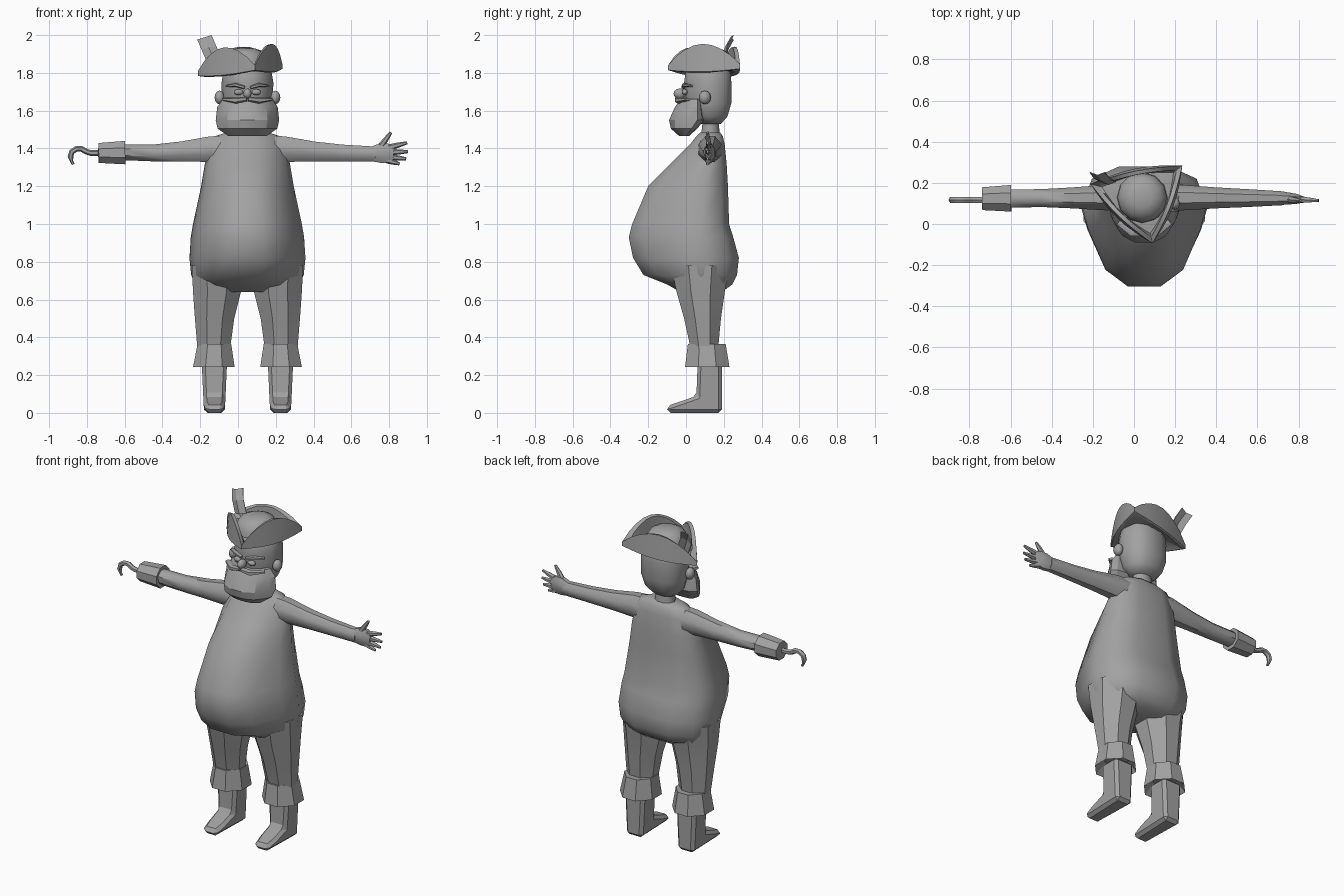
import bpy, bmesh, math
from mathutils import Vector

if "Cube" in bpy.data.objects:
    bpy.data.objects.remove(bpy.data.objects["Cube"])

CX = 0.05  # symmetry plane of the figure
mat = bpy.data.materials.new("plain_grey")
mat.diffuse_color = (0.36, 0.36, 0.36, 1)
mat.use_nodes = True
mat.node_tree.nodes["Principled BSDF"].inputs["Base Color"].default_value = mat.diffuse_color


def finish(name, bm, smooth=None):
    bmesh.ops.recalc_face_normals(bm, faces=bm.faces)
    me = bpy.data.meshes.new(name)
    bm.to_mesh(me)
    bm.free()
    me.materials.append(mat)
    ob = bpy.data.objects.new(name, me)
    bpy.context.collection.objects.link(ob)
    if smooth:
        bpy.ops.object.select_all(action='DESELECT')
        ob.select_set(True)
        bpy.context.view_layer.objects.active = ob
        bpy.ops.object.shade_smooth_by_angle(angle=math.radians(smooth))
    return ob


def loft(name, rings, smooth=None):
    bm = bmesh.new()
    vs = [[bm.verts.new(p) for p in r] for r in rings]
    n = len(vs[0])
    for a, b in zip(vs, vs[1:]):
        for i in range(n):
            j = (i + 1) % n
            bm.faces.new((a[i], a[j], b[j], b[i]))
    bm.faces.new(vs[0][::-1])
    bm.faces.new(vs[-1])
    return finish(name, bm, smooth)


def section(z, w, yf, ym, yb, cx=CX):
    """Twelve-sided body cross-section, flat at front and back."""
    half = [(.27, 1), (.63, .79), (.9, .3), (1, 0), (.83, -.7), (.4, -1)]
    right = [(w * a, ym + ((yf - ym) * b if b > 0 else (ym - yb) * b)) for a, b in half]
    pts = right + [(-x, y) for x, y in right[::-1]]
    return [(cx + x, y, z) for x, y in pts]


def octagon(z, x0, x1, y0, y1, side, c=.3):
    """Box outline with cut corners; x measured from the symmetry plane."""
    w, d = (x1 - x0) / 2, (y1 - y0) / 2
    mx, my = (x0 + x1) / 2, (y0 + y1) / 2
    k = 1 - 2 * c
    pts = [(1, k), (k, 1), (-k, 1), (-1, k), (-1, -k), (-k, -1), (k, -1), (1, -k)]
    return [(CX + side * (mx + w * a), my + d * b, z) for a, b in pts]


def tube(name, path, n=8, smooth=45):
    """Path entries: x, y, z, radius in y, radius across."""
    P = [Vector(p[:3]) for p in path]
    rings = []
    for i, p in enumerate(P):
        d = (P[min(i + 1, len(P) - 1)] - P[max(i - 1, 0)]).normalized()
        v = d.cross(Vector((0, 1, 0))).normalized()
        u = v.cross(d)
        ry, rv = path[i][3:]
        rings.append([p + u * ry * math.cos(t) + v * rv * math.sin(t)
                      for t in [2 * math.pi * (k + .5) / n for k in range(n)]])
    return loft(name, rings, smooth)


def ball(name, c, r, seg=10):
    bm = bmesh.new()
    bmesh.ops.create_uvsphere(bm, u_segments=seg, v_segments=6, radius=1)
    for v in bm.verts:
        v.co = Vector(c) + Vector(a * b for a, b in zip(v.co, r))
    return finish(name, bm, 60)


# Torso with large belly
loft("torso", [section(*r) for r in [
    (.64, .21, -.03, .08, .19), (.68, .275, -.10, .08, .245), (.73, .298, -.225, .08, .27),
    (.82, .307, -.28, .08, .28), (.93, .30, -.303, .08, .25), (1.0, .288, -.285, .08, .228),
    (1.2, .245, -.20, .10, .222), (1.32, .225, -.08, .12, .215), (1.42, .20, .02, .13, .205),
    (1.465, .17, .055, .13, .195), (1.485, .11, .075, .13, .18)]], 50)

# Legs, cuffs and boots
for side, tag in ((-1, "right"), (1, "left")):
    loft(tag + "_leg", [octagon(*r, side) for r in [
        (.34, .092, .265, .025, .17), (.5, .07, .278, -.01, .185),
        (.64, .035, .288, -.05, .205), (.78, .03, .295, -.08, .23)]], 35)
    loft(tag + "_trouser_cuff", [octagon(*r, side) for r in [
        (.30, .11, .24, .05, .18), (.243, .068, .288, -.005, .23),
        (.365, .086, .264, .01, .21), (.363, .11, .24, .04, .17)]])
    bm = bmesh.new()
    prof = [(.19, 0), (-.1, 0), (-.1, .037), (-.03, .06), (.055, .09), (.062, .27), (.19, .27)]
    loops = []
    for s in (-1, 1):
        loops.append([bm.verts.new((CX + side * .175 + s * (.046 if y < -.05 else .055 + .045 * z), y, z))
                      for y, z in prof])
    bm.faces.new(loops[0])
    bm.faces.new(loops[1][::-1])
    for i in range(len(prof)):
        j = (i + 1) % len(prof)
        bm.faces.new((loops[0][i], loops[0][j], loops[1][j], loops[1][i]))
    boot = finish(tag + "_boot", bm)
    bev = boot.modifiers.new("bevel", 'BEVEL')
    bev.width = .018
    bev.segments = 1
    bev.limit_method = 'ANGLE'
    bev.angle_limit = math.radians(60)

# Arms
arm = [(.10, .128, 1.39, .07, .088), (.25, .128, 1.396, .066, .073), (.4, .127, 1.384, .055, .057),
       (.55, .126, 1.376, .047, .048), (.73, .125, 1.37, .036, .043)]
tube("left_arm", arm)
tube("right_arm", [(2 * CX - x, *r) for x, *r in arm[:-1]] + [(-.62, .123, 1.38, .048, .045)])

# Open hand
tube("palm", [(.70, .125, 1.37, .035, .04), (.75, .124, 1.375, .032, .055),
              (.79, .122, 1.375, .026, .055), (.825, .118, 1.372, .016, .048)])
for name, a, b in [("thumb", (.755, 1.41), (.81, 1.485)), ("index_finger", (.80, 1.405), (.895, 1.43)),
                   ("middle_finger", (.80, 1.38), (.90, 1.383)), ("ring_finger", (.80, 1.355), (.89, 1.345)),
                   ("little_finger", (.79, 1.337), (.855, 1.318))]:
    m = ((a[0] + b[0]) / 2, (a[1] + b[1]) / 2)
    tube(name, [(a[0], .12, a[1], .017, .017), (m[0], .117, m[1], .014, .014),
                (b[0], .114, b[1], .007, .008)], 6)

# Sleeve cuff and hook
tube("hook_cuff", [(-.60, .125, 1.378, .05, .05), (-.598, .125, 1.378, .07, .067),
                   (-.738, .123, 1.376, .06, .057), (-.74, .123, 1.376, .02, .02)], 8, 30)
hook = [(-.73, 1.376), (-.78, 1.376), (-.805, 1.384), (-.828, 1.398), (-.855, 1.398),
        (-.88, 1.382), (-.887, 1.355), (-.88, 1.33), (-.872, 1.316)]
tube("hook", [(x, .117, z, .016 if i < 7 else .008, .015 if i < 7 else .008)
              for i, (x, z) in enumerate(hook)], 6)

# Neck and head
tube("neck", [(CX, .13, 1.45, .055, .065), (CX, .13, 1.56, .042, .055)], 10)
loft("head", [section(*r) for r in [
    (1.53, .075, .07, .13, .185), (1.57, .115, .02, .12, .22), (1.64, .135, .0, .12, .24),
    (1.75, .137, -.01, .12, .24), (1.82, .125, .0, .12, .235), (1.88, .08, .05, .12, .19)]], 50)
loft("beard", [section(*r) for r in [
    (1.465, .10, -.035, .0, .015), (1.505, .158, -.08, .03, .06), (1.55, .168, -.09, .06, .095),
    (1.62, .16, -.058, .06, .085), (1.662, .13, -.03, .06, .08)]], 25)

# Face
ball("nose", (CX, -.032, 1.69), (.023, .034, .028))
for s, tag in ((-1, "right"), (1, "left")):
    ball(tag + "_eye", (CX + s * .047, -.006, 1.698), (.026, .016, .016))
    ball(tag + "_ear", (CX + s * .148, .10, 1.67), (.026, .032, .036), 8)
    tube(tag + "_brow", [(CX + s * .015, -.012, 1.722, .014, .009),
                         (CX + s * .06, -.008, 1.736, .016, .011),
                         (CX + s * .11, .03, 1.73, .012, .006)], 6)
    tube(tag + "_moustache", [(CX + s * .004, -.043, 1.662, .018, .012),
                              (CX + s * .06, -.04, 1.655, .022, .018),
                              (CX + s * .125, .01, 1.66, .018, .008)], 6)

# Three-cornered hat: upturned brim
corners = [Vector((-.212, .195, 1.785)), Vector((.09, -.095, 1.815)), Vector((.235, .285, 1.822))]
mid = Vector((.04, .128, 0))
base, rim = [], []
N = 8
for k in range(3):
    a, b = corners[k], corners[(k + 1) % 3]
    out = Vector((b.y - a.y, a.x - b.x, 0)).normalized()
    if out.dot((a + b) / 2 - mid) < 0:
        out = -out
    for i in range(N):
        s = math.sin(math.pi * i / N)
        p = a.lerp(b, i / N) + out * .03 * s
        base.append(Vector((p.x, p.y, p.z - .012 * s)))
        rim.append(Vector((p.x, p.y, p.z + .025 + .11 * s ** .85)) - out * .012 * s)


def shrink(ring, f, z=None, dz=0):
    return [Vector((mid.x + (p.x - mid.x) * f, mid.y + (p.y - mid.y) * f, p.z + dz if z is None else z))
            for p in ring]


loft("hat_brim", [shrink(base, .5, 1.81), shrink(base, .93, dz=-.005), base, rim,
                  shrink(rim, .86, dz=-.004), shrink(base, .78, 1.835), shrink(base, .4, 1.84)], 25)
# Hat crown
loft("hat_crown", [[(mid.x + r * math.cos(t), mid.y + r * math.sin(t), z)
                    for t in [2 * math.pi * i / 12 for i in range(12)]]
                   for r, z in [(.125, 1.81), (.12, 1.87), (.095, 1.91), (.05, 1.93)]], 40)

# Feather: thin plate folded along its spine
rows = [(-.125, 1.865, .19), (-.155, 1.935, .205), (-.178, 1.988, .235)]
front, back = [], []
bm = bmesh.new()
grid = [[bm.verts.new((x + o * .038, y + abs(o) * .014, z + o * .012)) for o in (-1, 0, 1)] for x, z, y in rows]
for r0, r1 in zip(grid, grid[1:]):
    for i in range(2):
        bm.faces.new((r0[i], r0[i + 1], r1[i + 1], r1[i]))
feather = finish("feather", bm)
sol = feather.modifiers.new("thickness", 'SOLIDIFY')
sol.thickness = .005
